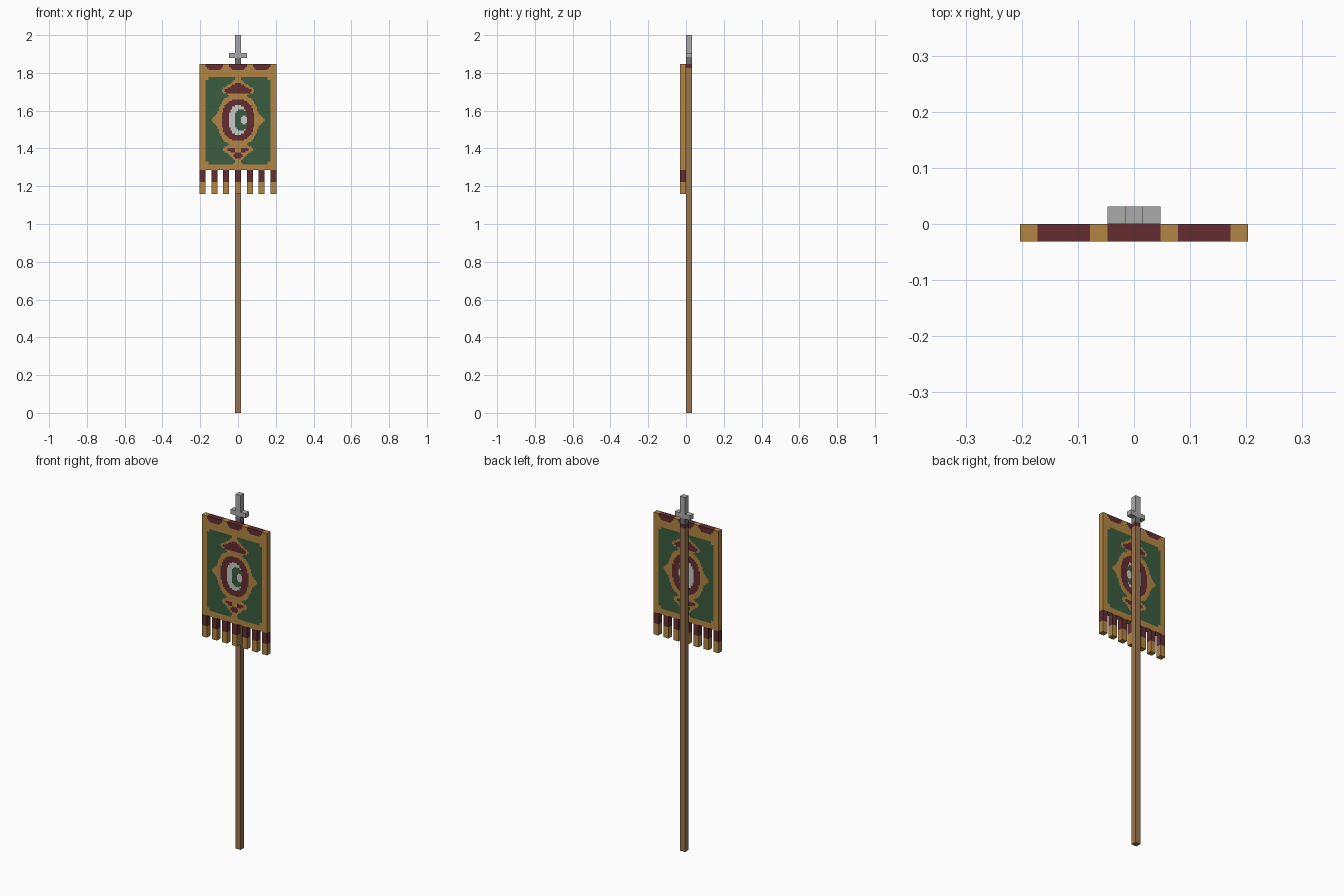
import bpy, bmesh

cube = bpy.data.objects.get("Cube")
if cube:
    bpy.data.objects.remove(cube, do_unlink=True)

COLOURS = {
    "gold": (0.45, 0.235, 0.055),
    "dark_red": (0.125, 0.026, 0.031),
    "green": (0.042, 0.107, 0.050),
    "pale_grey": (0.58, 0.58, 0.57),
    "steel": (0.40, 0.40, 0.40),
    "dark_steel": (0.17, 0.17, 0.17),
    "wood": (0.33, 0.18, 0.08),
}
MATS = {}
for name, rgb in COLOURS.items():
    m = bpy.data.materials.new(name)
    m.use_nodes = True
    m.diffuse_color = (*rgb, 1)
    bsdf = m.node_tree.nodes["Principled BSDF"]
    bsdf.inputs["Base Color"].default_value = (*rgb, 1)
    bsdf.inputs["Roughness"].default_value = 0.9
    MATS[name] = m


def box(name, x, y, z, mat):
    """Box from (min, max) ranges."""
    bm = bmesh.new()
    bmesh.ops.create_cube(bm, size=1)
    for v in bm.verts:
        v.co = [r[0] if c < 0 else r[1] for c, r in zip(v.co, (x, y, z))]
    me = bpy.data.meshes.new(name)
    bm.to_mesh(me)
    bm.free()
    me.materials.append(MATS[mat])
    ob = bpy.data.objects.new(name, me)
    bpy.context.collection.objects.link(ob)
    return ob


# Pole, collar and finial
U = 0.03125
H = U / 2
D = (0, U)
box("pole", (-H, H), D, (0, 1.825), "wood")
box("pole_collar", (-H, H), D, (1.825, 1.848), "dark_red")
box("finial_neck", (-H, H), D, (1.848, 1.88), "dark_steel")
box("finial_core", (-H, H), D, (1.88, 2.0), "steel")
for side, s in (("left", 1), ("right", -1)):
    box("finial_arm_" + side, sorted((s * H, s * 3 * H)), D, (1.88, 1.906), "steel")

# Tassels
for i in range(7):
    cx = (i - 3) * 2 * U
    xr = (cx - H, cx + H)
    box(f"tassel_top_{i + 1}", xr, (-U, 0), (1.223, 1.285), "dark_red")
    box(f"tassel_tip_{i + 1}", xr, (-U, 0), (1.16, 1.223), "gold")

# Woven pattern: cells counted from the centre line and from the top row
COLS, ROWS, CELL = 26, 72, U / 4
TOP = 1.8475
grid = [["gold"] * (2 * COLS) for _ in range(ROWS)]


def stepped(mat, top, half_widths, centre=0):
    """Paint a stepped shape, one half width per row."""
    for r, w in enumerate(half_widths, top):
        for c in range(centre - w, centre + w):
            grid[r][c + COLS] = mat


def mirrored(rows):
    return rows + rows[::-1]


# Green field with notched corners, red trim along the top
stepped("green", 9, [20, 20] + [22] * 55 + [20, 20])
for c in (-16, 0, 16):
    stepped("dark_red", 0, [6, 6, 5, 4], c)

# Upper ornament
stepped("gold", 9, [2, 2, 3, 4, 5, 7, 8, 10, 11, 11, 10, 7, 6, 6])
stepped("dark_red", 13, [2, 4, 5, 7, 9, 9, 8])

# Lower ornament
stepped("gold", 51, [7, 7, 6, 6, 7, 9, 10, 10, 9, 7, 6, 5, 4, 3, 2, 2, 3])
stepped("dark_red", 57, [7, 7, 5])
stepped("gold", 57, [2, 2, 2])
stepped("dark_red", 60, [2, 3, 3, 2])

# Medallion: pointed gold rim, red ring, green heart
stepped("gold", 21, mirrored([6, 7, 9, 10, 11, 11, 12, 12, 13, 13, 13, 14, 14, 15, 16, 17, 18]))
stepped("dark_red", 24, mirrored([4, 6, 7, 8, 9, 9, 10, 10, 10, 11, 11, 11, 11, 11]))
stepped("pale_grey", 28, mirrored([2, 4, 4, 5, 5, 6, 6, 6, 6, 6]))
stepped("green", 31, mirrored([2, 3, 4, 4, 4, 4, 4]), 2)
stepped("pale_grey", 35, mirrored([1, 2, 2]), 4)


# Banner slab: each run of equal cells becomes one face on the front and back
bm = bmesh.new()
names = list(COLOURS)
Y0, Y1 = -U, 0.0


def quad(points, mat):
    f = bm.faces.new([bm.verts.new(p) for p in points])
    f.material_index = names.index(mat)


def runs(row):
    start = 0
    for c in range(1, len(row) + 1):
        if c == len(row) or row[c] != row[start]:
            yield (start - COLS) * CELL, (c - COLS) * CELL, row[start]
            start = c


for r, row in enumerate(grid):
    z1, z0 = TOP - r * CELL, TOP - (r + 1) * CELL
    for a, b, mat in runs(row):
        quad([(a, Y0, z0), (b, Y0, z0), (b, Y0, z1), (a, Y0, z1)], mat)
        quad([(b, Y1, z0), (a, Y1, z0), (a, Y1, z1), (b, Y1, z1)], mat)
W, BOTTOM = COLS * CELL, TOP - ROWS * CELL
for a, b, mat in runs(grid[0]):
    quad([(a, Y0, TOP), (b, Y0, TOP), (b, Y1, TOP), (a, Y1, TOP)], mat)
quad([(-W, Y1, BOTTOM), (W, Y1, BOTTOM), (W, Y0, BOTTOM), (-W, Y0, BOTTOM)], "gold")
quad([(W, Y0, BOTTOM), (W, Y1, BOTTOM), (W, Y1, TOP), (W, Y0, TOP)], "gold")
quad([(-W, Y1, BOTTOM), (-W, Y0, BOTTOM), (-W, Y0, TOP), (-W, Y1, TOP)], "gold")
bmesh.ops.remove_doubles(bm, verts=bm.verts, dist=1e-5)
me = bpy.data.meshes.new("banner_cloth")
for n in names:
    me.materials.append(MATS[n])
bm.to_mesh(me)
bm.free()
bpy.context.collection.objects.link(bpy.data.objects.new("banner_cloth", me))
